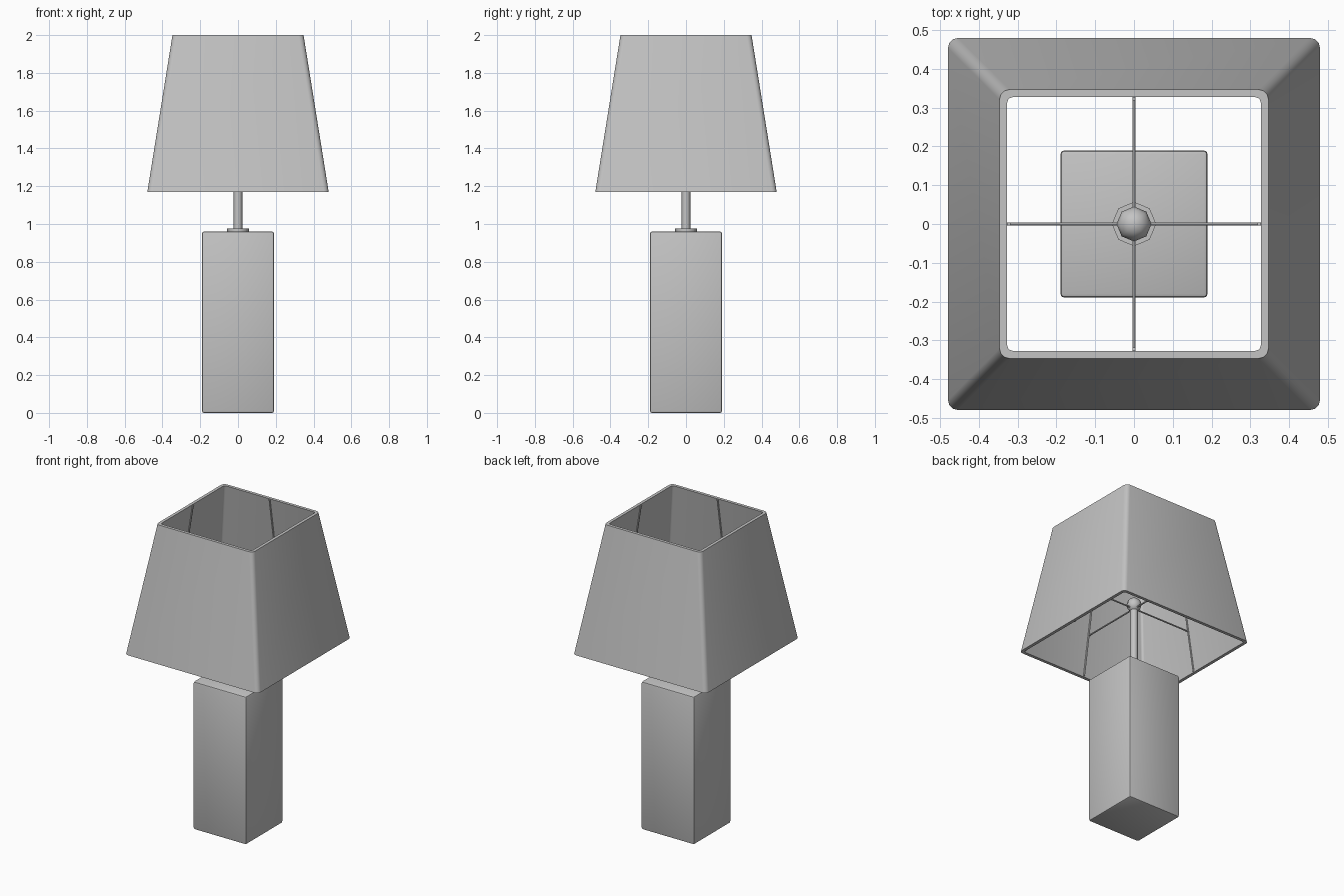
import bpy, bmesh, math
from mathutils import Vector

if "Cube" in bpy.data.objects:
    bpy.data.objects.remove(bpy.data.objects["Cube"])

grey = bpy.data.materials.new("soft_grey")
grey.diffuse_color = (0.55, 0.55, 0.55, 1)
grey.use_nodes = True
grey.node_tree.nodes["Principled BSDF"].inputs["Base Color"].default_value = grey.diffuse_color


def finish(obj, name, angle=35):
    obj.name = name
    obj.data.materials.clear()
    obj.data.materials.append(grey)
    bpy.ops.object.select_all(action='DESELECT')
    obj.select_set(True)
    bpy.context.view_layer.objects.active = obj
    bpy.ops.object.shade_smooth_by_angle(angle=math.radians(angle))
    return obj


def rod(name, a, b, radius, sides=8):
    a, b = Vector(a), Vector(b)
    bpy.ops.mesh.primitive_cylinder_add(vertices=sides, radius=radius,
                                        depth=(b - a).length, location=(a + b) / 2)
    obj = bpy.context.object
    obj.rotation_euler = (b - a).to_track_quat('Z', 'Y').to_euler()
    return finish(obj, name, 50)


def rounded_square(half, r, z, steps=3):
    pts = []
    for k in range(4):
        corner = math.pi / 4 + k * math.pi / 2
        cx = math.copysign(half - r, math.cos(corner))
        cy = math.copysign(half - r, math.sin(corner))
        for i in range(steps + 1):
            t = k * math.pi / 2 + i / steps * math.pi / 2
            pts.append((cx + r * math.cos(t), cy + r * math.sin(t), z))
    return pts


# Square block base with softened edges
bpy.ops.mesh.primitive_cube_add(size=1, location=(0, 0, 0.48))
base = bpy.context.object
base.scale = (0.38, 0.38, 0.96)
bpy.ops.object.transform_apply(location=False, rotation=False, scale=True)
bm = bmesh.new()
bm.from_mesh(base.data)
bmesh.ops.bevel(bm, geom=bm.edges[:], offset=0.01, segments=2, profile=0.5, affect='EDGES')
bm.to_mesh(base.data)
bm.free()
finish(base, "base_block")

# Collar, stem and finial
rod("collar", (0, 0, 0.955), (0, 0, 0.975), 0.057)
rod("stem", (0, 0, 0.97), (0, 0, 1.44), 0.023)
bpy.ops.mesh.primitive_uv_sphere_add(segments=8, ring_count=6, radius=0.045,
                                     location=(0, 0, 1.455))
finish(bpy.context.object, "finial", 60)

# Tapered hollow shade: outer bottom, outer top, inner top, inner bottom
Z0, Z1, OUT0, OUT1, WALL = 1.17, 2.0, 0.48, 0.347, 0.02
bm = bmesh.new()
rings = [[bm.verts.new(p) for p in rounded_square(h, r, z)] for h, r, z in (
    (OUT0, 0.026, Z0), (OUT1, 0.026, Z1),
    (OUT1 - WALL, 0.014, Z1), (OUT0 - WALL, 0.014, Z0))]
n = len(rings[0])
for j in range(4):
    a, b = rings[j], rings[(j + 1) % 4]
    for i in range(n):
        k = (i + 1) % n
        bm.faces.new((a[i], a[k], b[k], b[i]))
bmesh.ops.recalc_face_normals(bm, faces=bm.faces[:])
mesh = bpy.data.meshes.new("lampshade")
bm.to_mesh(mesh)
bm.free()
shade = bpy.data.objects.new("lampshade", mesh)
bpy.context.collection.objects.link(shade)
finish(shade, "lampshade", 40)

# Wire frame: a spoke and a wall wire for each side
SPOKE_Z = 1.43
lo, hi = OUT0 - WALL - 0.004, OUT1 - WALL - 0.004
reach = lo + (hi - lo) * (SPOKE_Z - Z0) / (Z1 - Z0)
for k, side in enumerate(("right", "back", "left", "front")):
    c, s = round(math.cos(k * math.pi / 2)), round(math.sin(k * math.pi / 2))
    rod(side + "_spoke", (0, 0, SPOKE_Z), (c * reach, s * reach, SPOKE_Z), 0.005, 6)
    rod(side + "_wall_wire", (c * lo, s * lo, Z0 + 0.005), (c * hi, s * hi, Z1 - 0.005), 0.005, 6)
